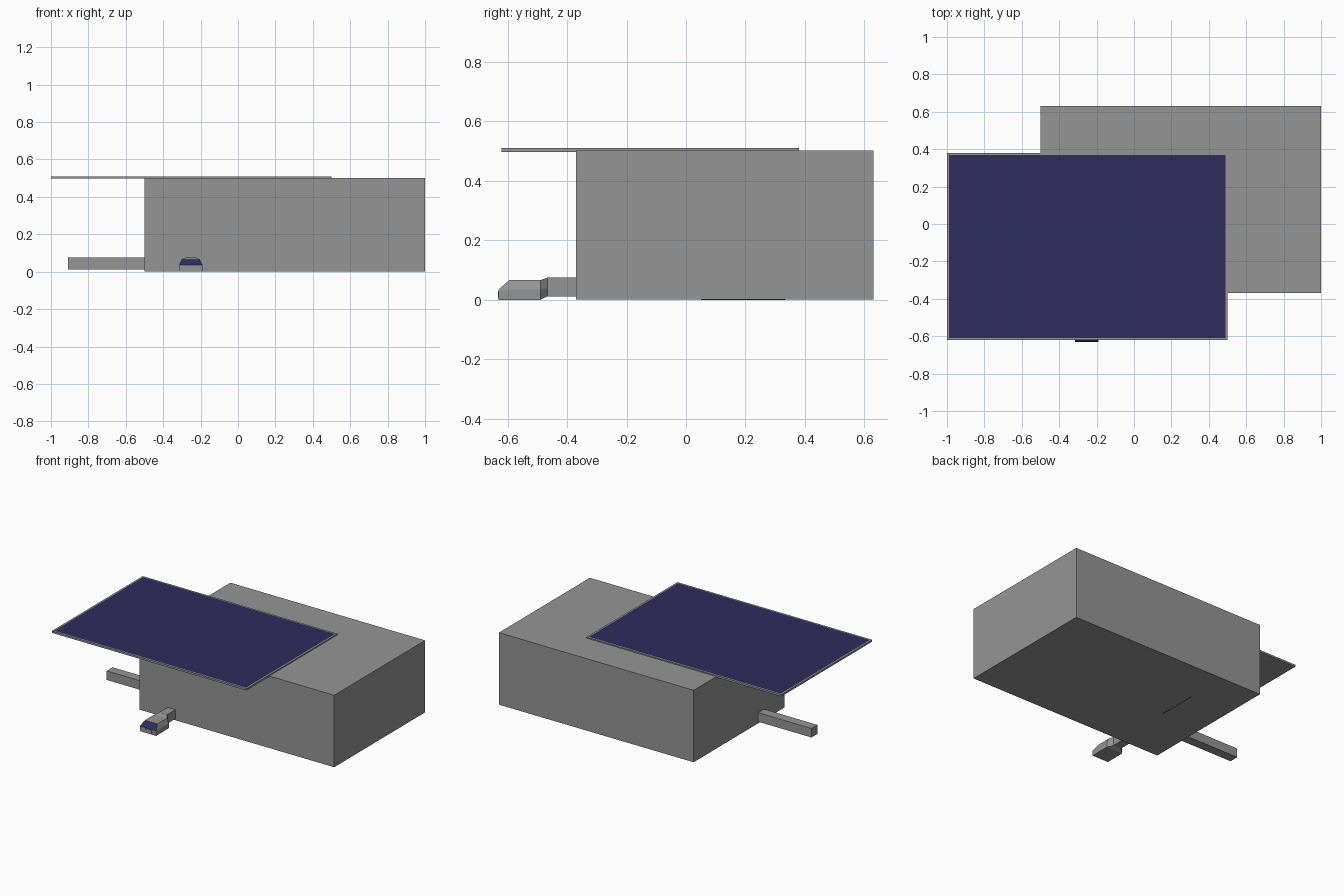
import bpy, bmesh
from mathutils import Vector

if "Cube" in bpy.data.objects:
    bpy.data.objects.remove(bpy.data.objects["Cube"])


def material(name, rgb):
    m = bpy.data.materials.new(name)
    m.diffuse_color = (*rgb, 1)
    m.use_nodes = True
    m.node_tree.nodes["Principled BSDF"].inputs["Base Color"].default_value = m.diffuse_color
    return m


GREY = material("mid grey", (0.30, 0.30, 0.30))
NAVY = material("navy blue", (0.028, 0.025, 0.112))


def finish(name, bm, *mats):
    bmesh.ops.recalc_face_normals(bm, faces=bm.faces)
    me = bpy.data.meshes.new(name)
    bm.to_mesh(me)
    bm.free()
    for m in mats:
        me.materials.append(m)
    ob = bpy.data.objects.new(name, me)
    bpy.context.collection.objects.link(ob)
    return ob


def box_bm(x0, x1, y0, y1, z0, z1):
    bm = bmesh.new()
    bmesh.ops.create_cube(bm, size=1)
    for v in bm.verts:
        v.co = Vector(((x0 + x1) / 2 + v.co.x * (x1 - x0),
                       (y0 + y1) / 2 + v.co.y * (y1 - y0),
                       (z0 + z1) / 2 + v.co.z * (z1 - z0)))
    return bm


def box(name, mat, *dims):
    return finish(name, box_bm(*dims), mat)


# Main housing and the thin strip on its underside
box("housing", GREY, -0.5, 1.0, -0.37, 0.63, 0.001, 0.502)
box("underside_strip", NAVY, -0.193, -0.189, 0.05, 0.335, 0.0, 0.003)

# Offset top panel: navy face inset within a grey rim
bm = box_bm(-1.0, 0.5, -0.62, 0.38, 0.497, 0.51)
bm.normal_update()
top = max(bm.faces, key=lambda f: f.calc_center_median().z)
bmesh.ops.inset_region(bm, faces=[top], thickness=0.016)
top.material_index = 1
finish("top_panel", bm, GREY, NAVY)

# Square arms leaving the left and front sides
box("left_arm", GREY, -0.91, -0.49, -0.145, -0.08, 0.012, 0.075)
box("front_arm", GREY, -0.283, -0.222, -0.466, -0.36, 0.012, 0.075)


# Front head: lofted six-sided sections (y, low half width, top half width,
# bottom z, shoulder z, top z) ending in a taper to the arm
CX = -0.2525
sections = [(-0.63, 0.0625, 0.0625, 0.0, 0.030, 0.035),
            (-0.595, 0.0625, 0.048, 0.0, 0.035, 0.066),
            (-0.49, 0.0625, 0.048, 0.0, 0.035, 0.066),
            (-0.465, 0.0305, 0.0305, 0.012, 0.04, 0.075)]
bm = bmesh.new()
rings = []
for y, w, t, z0, z1, z2 in sections:
    pts = [(-w, z0), (w, z0), (w, z1), (t, z2), (-t, z2), (-w, z1)]
    rings.append([bm.verts.new((CX + x, y, z)) for x, z in pts])
for a, b in zip(rings, rings[1:]):
    for i in range(6):
        j = (i + 1) % 6
        f = bm.faces.new((a[i], a[j], b[j], b[i]))
        # sloping window at the front
        if a is rings[0] and i == 3:
            f.material_index = 1
bm.faces.new(rings[0])
bm.faces.new(rings[-1])
finish("front_head", bm, GREY, NAVY)

# Small square plate on the nose
box("nose_plate", GREY, -0.283, -0.222, -0.632, -0.628, 0.006, 0.028)
